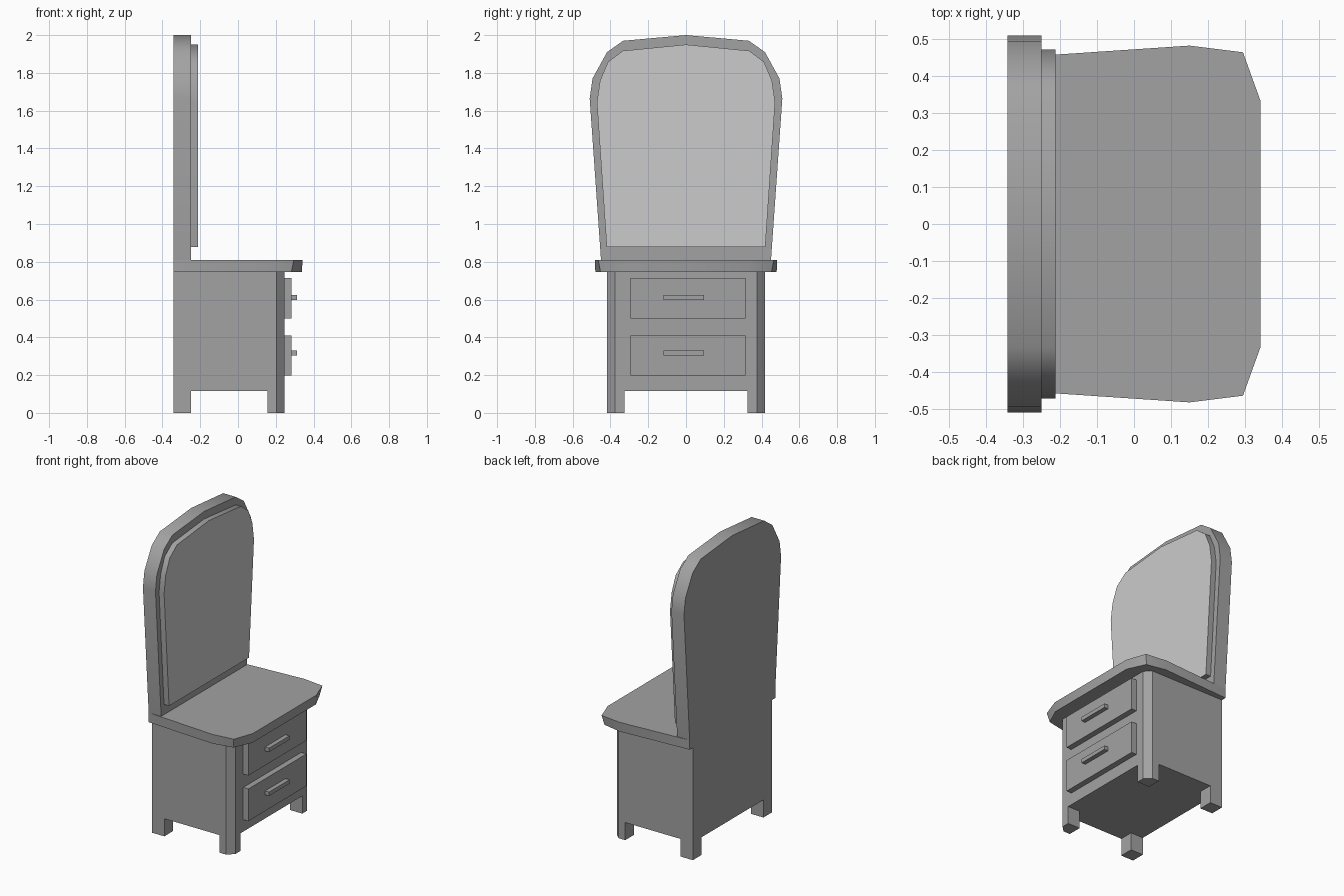
import bpy, bmesh

if "Cube" in bpy.data.objects:
    bpy.data.objects.remove(bpy.data.objects["Cube"])

# Dark grey for the furniture, light grey for the glass
wood = bpy.data.materials.new("dark_grey")
wood.diffuse_color = (0.365, 0.365, 0.365, 1)
wood.use_nodes = True
wood.node_tree.nodes["Principled BSDF"].inputs["Base Color"].default_value = wood.diffuse_color
glass = bpy.data.materials.new("mirror_glass")
glass.diffuse_color = (0.8, 0.8, 0.8, 1)
glass.use_nodes = True
glass.node_tree.nodes["Principled BSDF"].inputs["Base Color"].default_value = glass.diffuse_color


def loft(name, ring_a, ring_b):
    """Solid between two matching rings of 3D points."""
    bm = bmesh.new()
    a = [bm.verts.new(p) for p in ring_a]
    b = [bm.verts.new(p) for p in ring_b]
    bm.faces.new(a)
    bm.faces.new(b)
    n = len(a)
    for i in range(n):
        j = (i + 1) % n
        bm.faces.new((a[i], a[j], b[j], b[i]))
    bmesh.ops.recalc_face_normals(bm, faces=bm.faces)
    mesh = bpy.data.meshes.new(name)
    bm.to_mesh(mesh)
    bm.free()
    mesh.materials.append(wood)
    obj = bpy.data.objects.new(name, mesh)
    bpy.context.collection.objects.link(obj)
    return obj


def smooth(obj):
    bpy.ops.object.select_all(action='DESELECT')
    obj.select_set(True)
    bpy.context.view_layer.objects.active = obj
    bpy.ops.object.shade_smooth_by_angle(angle=0.6)


def mirrored(half):
    """Close a half outline across y = 0; each point is (y, other)."""
    return half + [(-y, o) for y, o in reversed(half) if y != 0]


def upright(name, half, x0, x1):
    pts = mirrored(half)
    return loft(name, [(x0, y, z) for y, z in pts], [(x1, y, z) for y, z in pts])


def slab(name, pts, z0, z1):
    return loft(name, [(x, y, z0) for x, y in pts], [(x, y, z1) for x, y in pts])


def box(name, x, y, z):
    return slab(name, [(x[0], y[0]), (x[1], y[0]), (x[1], y[1]), (x[0], y[1])], *z)


# Arched back frame
smooth(upright("mirror_frame", [(0.45, 0.81), (0.51, 1.665), (0.495, 1.77),
                                (0.418, 1.91), (0.333, 1.97), (0, 2.0)], -0.342, -0.25))

# Mirror panel with a lighter front face
mirror = upright("mirror_panel", [(0.42, 0.878), (0.472, 1.645), (0.455, 1.76),
                                  (0.413, 1.858), (0.335, 1.917), (0, 1.95)],
                 -0.25, -0.213)
smooth(mirror)
mirror.data.materials.append(glass)
for face in mirror.data.polygons:
    if face.normal.x > 0.9:
        face.material_index = 1

# Table top, front corners slightly undercut
top = mirrored([(0.45, -0.342), (0.483, 0.15), (0.465, 0.295), (0.335, 0.342)])
under = mirrored([(0.45, -0.342), (0.48, 0.15), (0.453, 0.283), (0.335, 0.338)])
smooth(loft("table_top", [(x, y, 0.747) for y, x in under], [(x, y, 0.81) for y, x in top]))

# Cabinet body with chamfered front corners
body = mirrored([(0.417, -0.342), (0.417, 0.205), (0.377, 0.245)])
slab("cabinet_body", [(x, y) for y, x in body], 0.117, 0.747)

# Legs
for side, label in ((-1, "right"), (1, "left")):
    back = [(-0.342, 0.325), (-0.25, 0.325), (-0.25, 0.417), (-0.342, 0.417)]
    front = [(0.155, 0.325), (0.245, 0.325), (0.245, 0.377), (0.205, 0.417), (0.155, 0.417)]
    slab("back_leg_" + label, [(x, y * side) for x, y in back], 0, 0.117)
    slab("front_leg_" + label, [(x, y * side) for x, y in front], 0, 0.117)

# Drawers and handles
for label, z in (("lower", 0.197), ("upper", 0.5)):
    box("drawer_" + label, (0.245, 0.283), (-0.295, 0.315), (z, z + 0.214))
for label, z in (("lower", 0.305), ("upper", 0.597)):
    box("handle_" + label, (0.283, 0.312), (-0.12, 0.095), (z, z + 0.026))
